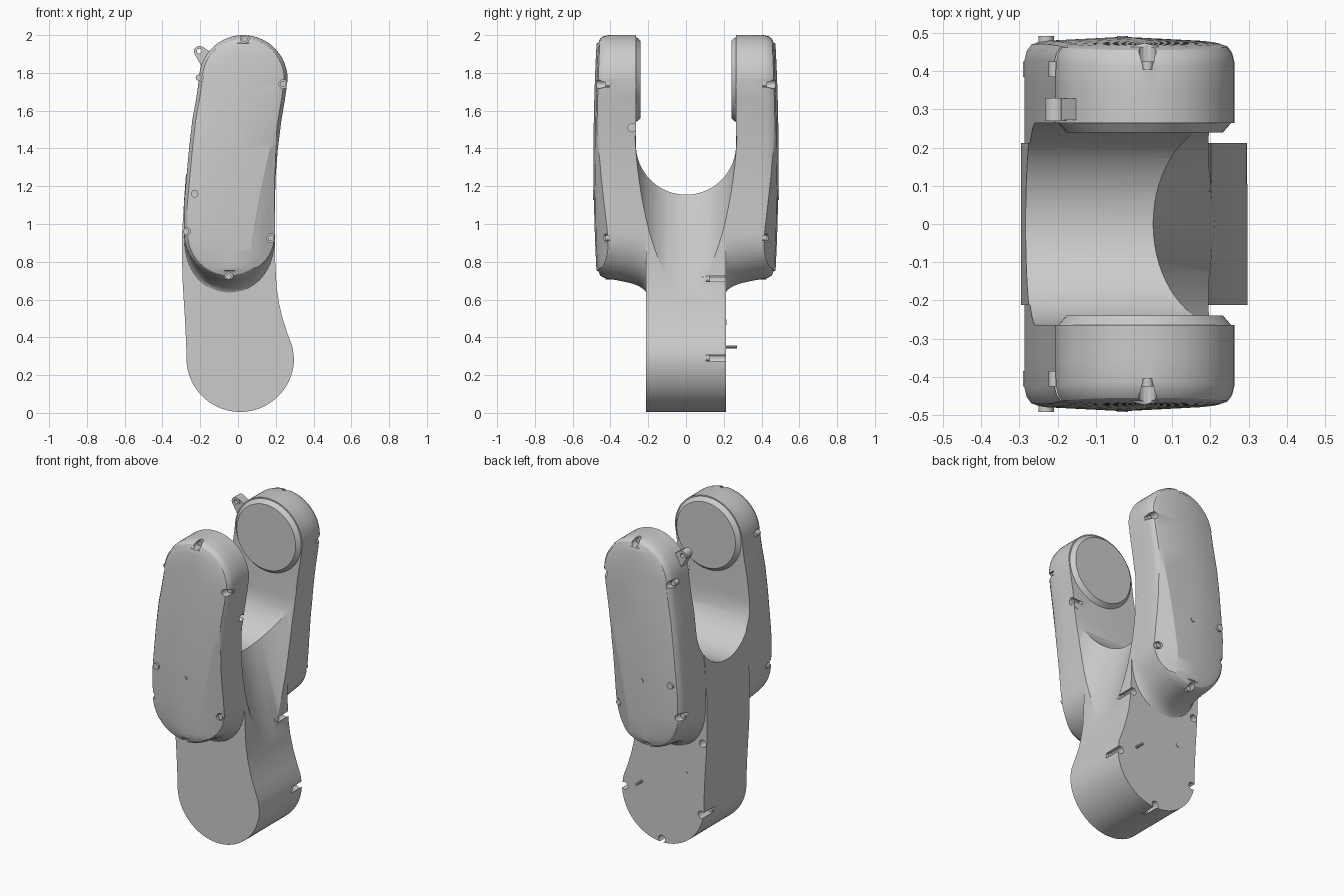
import bpy, bmesh, math
from mathutils import Vector, Matrix

cube = bpy.data.objects.get("Cube")
if cube:
    bpy.data.objects.remove(cube)

mat = bpy.data.materials.new("plain grey")
mat.use_nodes = True
GREY = (0.6, 0.6, 0.6, 1)
mat.diffuse_color = GREY
mat.node_tree.nodes["Principled BSDF"].inputs["Base Color"].default_value = GREY


def finish(bm, name):
    bmesh.ops.recalc_face_normals(bm, faces=bm.faces)
    me = bpy.data.meshes.new(name)
    bm.to_mesh(me)
    bm.free()
    me.materials.append(mat)
    ob = bpy.data.objects.new(name, me)
    bpy.context.collection.objects.link(ob)
    return ob


def prism(name, pts, extrude):
    """Extrude a closed polygon along a vector."""
    bm = bmesh.new()
    face = bm.faces.new([bm.verts.new(p) for p in pts])
    new = bmesh.ops.extrude_face_region(bm, geom=[face])["geom"]
    bmesh.ops.translate(bm, vec=extrude, verts=[v for v in new if isinstance(v, bmesh.types.BMVert)])
    return finish(bm, name)


def rod(name, start, end, r1, r2=None, segments=20):
    """Cylinder or cone between two points."""
    a, b = Vector(start), Vector(end)
    d = b - a
    bm = bmesh.new()
    m = Matrix.Translation((a + b) / 2) @ d.to_track_quat('Z', 'Y').to_matrix().to_4x4()
    bmesh.ops.create_cone(bm, cap_ends=True, segments=segments, radius1=r1,
                          radius2=r1 if r2 is None else r2, depth=d.length, matrix=m)
    return finish(bm, name)


def boolean(target, tool, operation):
    mod = target.modifiers.new("bool", 'BOOLEAN')
    mod.operation, mod.solver, mod.object = operation, 'EXACT', tool
    dg = bpy.context.evaluated_depsgraph_get()
    me = bpy.data.meshes.new_from_object(target.evaluated_get(dg))
    target.modifiers.clear()
    target.data = me
    bpy.data.objects.remove(tool)


def pod_rows(grow, flare):
    """Rows (z, centre x, half width) of the arm outline, bottom to top."""
    rows = []
    for i in range(13):
        t = math.radians(4 + 86 * i / 12)
        r = 0.24 + grow + flare * math.cos(t) ** 2
        rows.append((0.95 - r * math.cos(t), -0.045, r * math.sin(t)))
    for z, cx, w in ((1.1, -0.046, 0.241), (1.25, -0.037, 0.236), (1.4, -0.024, 0.235),
                     (1.55, -0.006, 0.236), (1.67, 0.015, 0.235)):
        rows.append((z, cx, w + grow))
    for i in range(13):
        t = math.radians(86 * i / 12)
        r = 0.235 + grow
        rows.append((1.765 + r * math.sin(t), 0.028, r * math.cos(t)))
    return rows


def arm(side):
    """Arm lofted in y, flared at the stem and rounded at the outside."""
    layers = ((0.15, 0, 0.13), (0.205, 0, 0.12), (0.212, 0, 0.09), (0.23, 0, 0.06), (0.26, 0, 0.04),
              (0.3, 0, 0.025), (0.36, 0, 0.012), (0.43, 0, 0), (0.455, -0.006, 0),
              (0.472, -0.018, 0), (0.48, -0.04, 0))
    bm = bmesh.new()

    def vert(x, y, z):
        return bm.verts.new((x, y * (1 - 0.035 * ((z - 1.35) / 0.62) ** 2), z))

    loops = []
    for y, grow, flare in layers:
        rows = pod_rows(grow, flare)
        left = [vert(c - w, y, z) for z, c, w in rows]
        right = [vert(c + w, y, z) for z, c, w in rows]
        loops.append((left, right))
    for (l0, r0), (l1, r1) in zip(loops, loops[1:]):
        a, b = l0 + r0[::-1], l1 + r1[::-1]
        for i in range(len(a)):
            j = (i + 1) % len(a)
            bm.faces.new((a[i], a[j], b[j], b[i]))
    # slightly bowed outer cover with a middle column, flat inner cap
    left, right = loops[-1]
    mid = [vert(c, 0.49, z) for z, c, w in rows]
    mid[0].co.y = left[0].co.y
    mid[-1].co.y = left[-1].co.y
    for i in range(len(mid) - 1):
        bm.faces.new((left[i], left[i + 1], mid[i + 1], mid[i]))
        bm.faces.new((mid[i], mid[i + 1], right[i + 1], right[i]))
    for k in (0, -1):
        bm.faces.new((left[k], mid[k], right[k]))
    left, right = loops[0]
    bm.faces.new(left + right[::-1])
    # slanted facet along one side of the cover
    bmesh.ops.recalc_face_normals(bm, faces=bm.faces)
    bmesh.ops.bisect_plane(bm, geom=bm.verts[:] + bm.edges[:] + bm.faces[:], dist=1e-5,
                           plane_co=(0.05, 0.487, 0.9), plane_no=(0.0656, 0.123, -0.0138), clear_outer=True)
    bmesh.ops.holes_fill(bm, edges=[e for e in bm.edges if e.is_boundary], sides=0)
    bmesh.ops.scale(bm, vec=(1, side, 1), verts=bm.verts)
    return finish(bm, "arm")


# stem with a round lower end
rows = []
for i in range(20):
    t = math.radians(3 + 87 * i / 19)
    rows.append((0.29 - 0.285 * math.cos(t), 0.012, 0.285 * math.sin(t)))
for z, x0, x1 in ((0.35, -0.274, 0.288), (0.42, -0.277, 0.262), (0.5, -0.281, 0.236),
                  (0.58, -0.286, 0.217), (0.67, -0.292, 0.204), (0.8, -0.296, 0.197),
                  (0.95, -0.296, 0.194), (1.15, -0.284, 0.193), (1.35, -0.269, 0.2)):
    rows.append((z, (x0 + x1) / 2, (x1 - x0) / 2))
outline = [(c - w, -0.212, z) for z, c, w in rows] + [(c + w, -0.212, z) for z, c, w in rows[::-1]]
body = prism("forked_body", outline, (0, 0.424, 0))

for side in (1, -1):
    boolean(body, arm(side), 'UNION')

# U-shaped gap between the arms
gap = [(-0.5, -0.265 * math.cos(a), 1.42 - 0.265 * math.sin(a))
       for a in (math.pi * i / 40 for i in range(41))]
gap += [(-0.5, 0.265, 2.2), (-0.5, -0.265, 2.2)]
boolean(body, prism("gap_cutter", gap, (1, 0, 0)), 'DIFFERENCE')

# sloping scoop below the gap
slope = Vector((-0.15, 0, 0.5)).normalized()
centre = Vector((0.05, 0, 1.155)) + 0.27 * Vector((slope.z, 0, -slope.x))
boolean(body, rod("scoop_cutter", centre - slope * 0.8, centre + slope * 0.25, 0.27, segments=64), 'DIFFERENCE')

# screw recesses round both arm covers and round the stem face
screws = []
for x, z in ((0.035, 1.98), (-0.208, 1.775), (0.24, 1.74), (0.175, 0.925), (-0.275, 0.96), (-0.05, 0.722)):
    for side in (1, -1):
        screws.append((x, z, 0.405 * side, 0.55 * side))
for x, z in ((0.28, 0.29), (0.185, 0.71), (-0.265, 0.7), (-0.255, 0.25), (0.02, 0.025)):
    screws.append((x, z, 0.105, 0.23 if z < 0.6 else 0.3))
for x, z, y0, y1 in screws:
    boolean(body, rod("recess_cutter", (x, y0, z), (x, y1, z), 0.023, segments=14), 'DIFFERENCE')
boolean(body, rod("slot_cutter", (0.16, -0.285, 1.51), (0.3, -0.285, 1.51), 0.022), 'DIFFERENCE')

parts = [body]
for x, z, y0, y1 in screws:
    d = math.copysign(0.02, y0)
    parts.append(rod("recessed_screw", (x, y0 - d, z), (x, y0 + d, z), 0.016, segments=12))

# bevelled round pads inside the arm tips, and small cover screws
for side in (1, -1):
    parts.append(rod("joint_pad", (0.028, 0.272 * side, 1.765), (0.028, 0.24 * side, 1.765), 0.233, 0.205, 64))
    parts.append(rod("cover_screw", (-0.23, 0.43 * side, 1.16), (-0.23, 0.492 * side, 1.16), 0.02))
    parts.append(rod("cover_screw", (-0.03, 0.45 * side, 1.14), (-0.03, 0.492 * side, 1.14), 0.014))

# cable eyelet on one arm tip, pin and button on the stem face
eyelet = rod("eyelet", (-0.205, 0.27, 1.915), (-0.205, 0.33, 1.915), 0.028)
base = prism("eyelet_base", [(-0.23, 0.272, 1.9), (-0.19, 0.272, 1.94), (-0.13, 0.272, 1.9), (-0.19, 0.272, 1.83)],
             (0, 0.056, 0))
boolean(eyelet, base, 'UNION')
boolean(eyelet, rod("eyelet_cutter", (-0.205, 0.2, 1.915), (-0.205, 0.4, 1.915), 0.013), 'DIFFERENCE')
parts += [eyelet,
          rod("stem_pin", (0.16, 0.2, 0.35), (0.16, 0.27, 0.35), 0.008, segments=10),
          rod("stem_button", (-0.15, 0.2, 0.48), (-0.15, 0.215, 0.48), 0.014)]

bpy.ops.object.select_all(action='DESELECT')
for ob in parts:
    ob.select_set(True)
bpy.context.view_layer.objects.active = body
bpy.ops.object.shade_smooth_by_angle(angle=math.radians(25))
